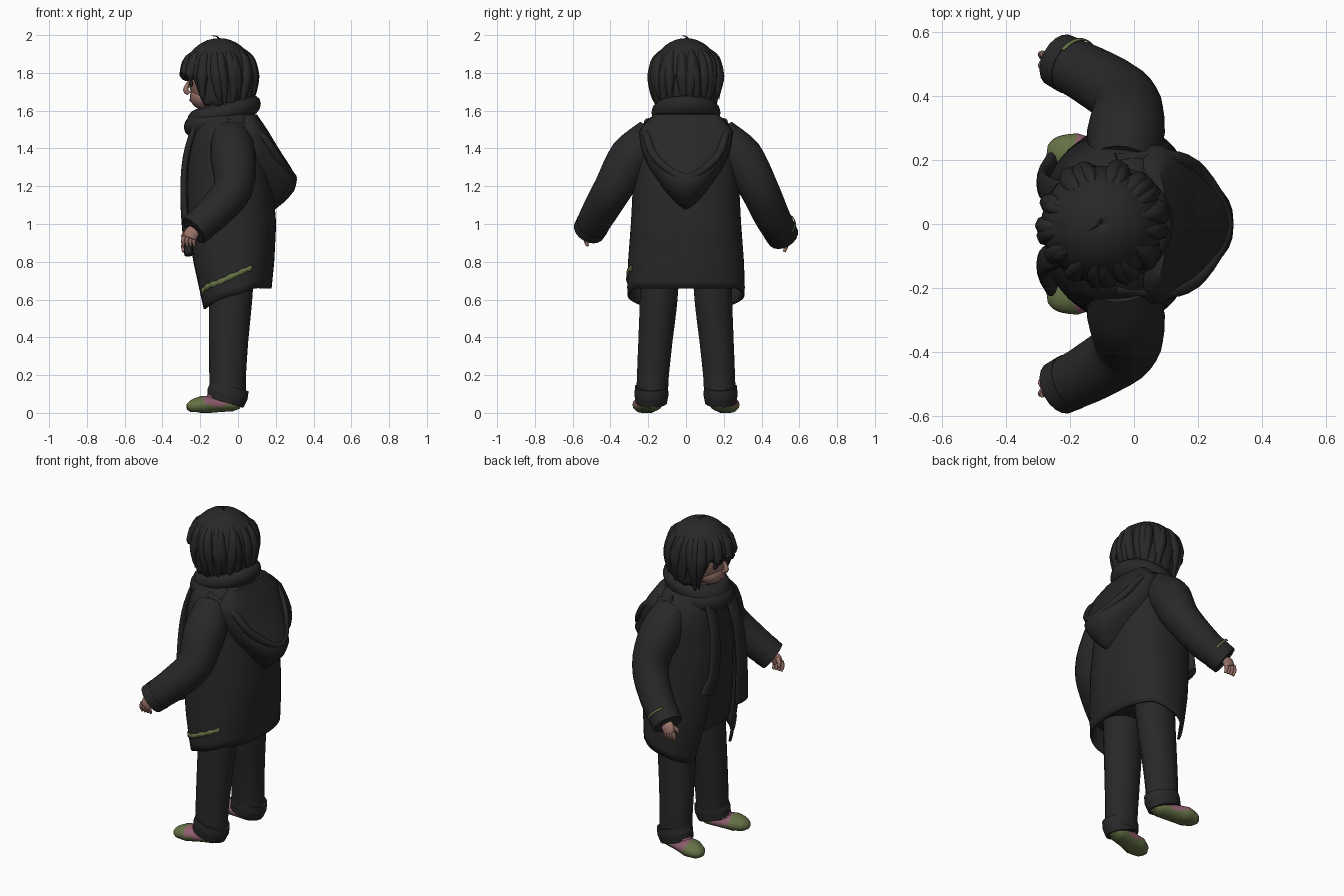
import bpy, bmesh, math, random
from mathutils import Vector as V

if "Cube" in bpy.data.objects:
    bpy.data.objects.remove(bpy.data.objects["Cube"])
random.seed(4)
PI = math.pi

def material(name, r, g, b):
    m = bpy.data.materials.new(name)
    m.diffuse_color = (r, g, b, 1)
    m.use_nodes = True
    m.node_tree.nodes["Principled BSDF"].inputs["Base Color"].default_value = m.diffuse_color
    return m

DARK = material("charcoal cloth", 0.021, 0.021, 0.022)
SKIN = material("skin", 0.32, 0.17, 0.14)
PINK = material("dusty pink", 0.27, 0.11, 0.155)
OLIVE = material("olive", 0.13, 0.165, 0.06)

def surface(name, fn, nu, nv, mat, wrap=True, thick=0, caps=False):
    """Grid of fn(u, v), u around and v along."""
    bm = bmesh.new()
    n = nu if wrap else nu + 1
    rows = [[bm.verts.new(fn(i / nu, j / nv)) for i in range(n)] for j in range(nv + 1)]
    for j in range(nv):
        for i in range(nu):
            k = (i + 1) % n
            bm.faces.new((rows[j][i], rows[j][k], rows[j + 1][k], rows[j + 1][i]))
    if caps:
        bm.faces.new(rows[0])
        bm.faces.new(rows[-1])
    bmesh.ops.remove_doubles(bm, verts=bm.verts, dist=1e-5)
    bmesh.ops.recalc_face_normals(bm, faces=bm.faces)
    me = bpy.data.meshes.new(name)
    bm.to_mesh(me)
    bm.free()
    me.materials.append(mat)
    for p in me.polygons:
        p.use_smooth = True
    me.set_sharp_from_angle(angle=math.radians(50))
    ob = bpy.data.objects.new(name, me)
    bpy.context.collection.objects.link(ob)
    if thick:
        s = ob.modifiers.new("thickness", 'SOLIDIFY')
        s.thickness, s.offset = thick, 0
    return ob

def lerp_table(tab, k):
    """Lookup in rows (key, values...) with rising keys."""
    k = min(max(k, tab[0][0]), tab[-1][0])
    for a, b in zip(tab, tab[1:]):
        if k <= b[0]:
            t = (k - a[0]) / (b[0] - a[0])
            return [x + (y - x) * t for x, y in zip(a[1:], b[1:])]

def tube(name, pts, radii, mat, flat=1, sides=14, steps=4):
    """Tapered tube through pts (Catmull-Rom); flat scales the second axis."""
    P = [V(p) for p in pts]
    P = [2 * P[0] - P[1]] + P + [2 * P[-1] - P[-2]]
    segs = len(pts) - 1
    def centre(s):
        i = min(int(s), segs - 1)
        t = s - i
        a, b, c, d = P[i:i + 4]
        return .5 * (2 * b + (c - a) * t + (2 * a - 5 * b + 4 * c - d) * t * t + (3 * b - a - 3 * c + d) * t ** 3)
    ref = V((1, 0, 0)) if abs((P[-2] - P[1]).normalized().x) < .85 else V((0, 1, 0))
    def fn(u, v):
        s = v * segs
        t = (centre(min(s + .01, segs)) - centre(max(s - .01, 0))).normalized()
        a = (ref - t * ref.dot(t)).normalized()
        b = t.cross(a)
        r = lerp_table([(i, q) for i, q in enumerate(radii)], s)[0]
        return centre(s) + r * (a * math.cos(2 * PI * u) + b * flat * math.sin(2 * PI * u))
    return surface(name, fn, sides, segs * steps, mat, caps=True)

def ball(name, c, r, mat, n=20):
    def fn(u, v):
        s = math.sin(PI * v)
        return (c[0] - r[0] * s * math.cos(2 * PI * u), c[1] + r[1] * s * math.sin(2 * PI * u), c[2] + r[2] * math.cos(PI * v))
    return surface(name, fn, n, n // 2, mat)

def soft(q, p):
    return math.copysign(abs(q) ** p, q)

# Coat: (height, front x, back x, half width); angle 0 looks to the front (-x)
COAT = [(.5, -.19, .16, .295), (.65, -.22, .17, .305), (.8, -.25, .185, .30), (1.0, -.275, .195, .285), (1.2, -.28, .18, .275),
        (1.42, -.25, .14, .265), (1.53, -.22, .11, .23), (1.6, -.17, .07, .12)]

def ring(th, z, k=1):
    f, b, w = lerp_table(COAT, z)
    return ((f + b) / 2 - k * (b - f) / 2 * soft(math.cos(th), .85), k * w * soft(math.sin(th), .85), z)

def coat(u, v):
    gap = .15 + .42 * v
    th = gap + (2 * PI - 2 * gap) * u
    d = min(th, 2 * PI - th)
    hem = .545 + .115 * min(1, max(0, d - .5) / 1.6)
    return ring(th, 1.6 + (hem - 1.6) * v)

surface("coat", coat, 44, 24, DARK, wrap=False, thick=.014)
surface("shirt", lambda u, v: ring(2 * PI * u, 1.58 - .85 * v, .88), 28, 14, DARK, caps=True)

# Olive stripe near the hem on one side
def stripe(u, v):
    z = .635 + .13 * u + .006 * math.sin(u * 9) + (v - .5) * (.028 + .005 * math.sin(u * 40))
    return ring(-(.6 + 1.4 * u), z, 1.035)
surface("coat_stripe", stripe, 30, 1, OLIVE, wrap=False, thick=.006)

# Hood hanging at the back: (height, half width, back x)
HOOD = [(1.08, .03, .20), (1.12, .075, .25), (1.17, .115, .295), (1.23, .155, .315), (1.3, .2, .28),
        (1.4, .24, .215), (1.5, .25, .155), (1.58, .17, .10)]
def hood(u, v):
    z = 1.08 + .5 * v
    w, x = lerp_table(HOOD, z)
    a = 2 * PI * u
    return (.06 + (x - .06) * soft(math.cos(a), .75), w * soft(math.sin(a), .8), z)
surface("hood", hood, 32, 16, DARK, caps=True)
tube("hood_rim", [(-.06, .2, 1.54), (.11, .21, 1.48), (.21, .16, 1.35), (.29, 0, 1.245), (.21, -.16, 1.35),
                  (.11, -.21, 1.48), (-.06, -.2, 1.54)], [.022] * 7, DARK, sides=10)

# Scarf: two tilted wraps and two hanging ends
def wrap(cx, cz, R, W, r, tilt):
    def fn(u, v):
        a, b = 2 * PI * u, 2 * PI * v
        x = (R + r * math.cos(b)) * math.cos(a)
        return (cx + x, (W + r * math.cos(b)) * math.sin(a), cz + tilt * x + r * 1.1 * math.sin(b))
    return fn
surface("scarf_upper_wrap", wrap(-.075, 1.59, .148, .135, .048, .24), 28, 12, DARK)
surface("scarf_lower_wrap", wrap(-.10, 1.535, .135, .14, .052, .12), 28, 12, DARK)
for s, end in ((-1, .835), (1, 1.0)):
    tube("scarf_end", [(-.22, s * .09, 1.54), (-.275, s * .11, 1.35), (-.285, s * .135, 1.12), (-.26, s * .17, end)],
         [.018, .018, .02, .024], DARK, flat=2.4)

# Arms, hands, legs and feet
for s in (-1, 1):
    dz = -.02 if s > 0 else .01
    q = lambda x, y, z: (x, s * y, z)
    tube("sleeve", [q(-.04, .17, 1.46), q(-.025, .29, 1.35), q(-.025, .385, 1.19), q(-.12, .455, 1.06 + dz), q(-.225, .508, .965 + dz)],
         [.11, .122, .104, .095, .085], DARK, sides=18)
    tube("sleeve_cuff", [q(-.195, .493, .99 + dz), q(-.235, .513, .955 + dz)], [.09, .086], DARK, sides=18)
    tube("palm", [q(-.22, .512, .97 + dz), q(-.243, .525, .945 + dz), q(-.256, .53, .915 + dz)], [.03, .04, .035], SKIN, flat=.6)
    for i in range(4):
        o = (i - 1.5) * .019
        tube("finger", [q(-.256 + o, .532, .93 + dz), q(-.262 + o, .53, .9 + dz), q(-.26 + o, .52, .872 + dz)],
             [.011, .011, .007], SKIN, sides=8)
    tube("thumb", [q(-.268, .515, .95 + dz), q(-.288, .5, .93 + dz), q(-.292, .49, .91 + dz)], [.014, .012, .007], SKIN, sides=8)

    tube("trouser_leg", [q(-.03, .135, .85), q(-.04, .145, .6), q(-.05, .162, .38), q(-.055, .175, .2), q(-.055, .18, .07)],
         [.122, .115, .104, .097, .096], DARK, flat=.88, sides=18)
    tube("trouser_cuff", [q(-.045, .183, .14), q(-.055, .183, .1), q(-.068, .184, .055)], [.104, .109, .1], DARK, flat=.84, sides=18)
    tube("ankle", [q(-.06, .185, .14), q(-.125, .195, .05)], [.058, .056], PINK)
    shoe = tube("shoe", [q(.01, .175, .042), q(-.03, .18, .045), q(-.11, .195, .045), q(-.19, .215, .042), q(-.245, .225, .034), q(-.27, .228, .03)],
                [.03, .055, .062, .07, .05, .022], OLIVE, flat=.68, sides=18)
    for v in shoe.data.vertices:
        v.co.z = max(v.co.z, .004 if v.co.x < -.2 else 0)
    shoe.data.materials.append(PINK)
    for p in shoe.data.polygons:
        if p.center.z > .03 + .25 * abs(p.center.x + .11) and -.18 < p.center.x < -.04:
            p.material_index = 1

# Thin olive mark across one sleeve near the cuff
ax = V((-.105, .053, -.095)).normalized()
e1 = V((0, 1, 0)) - ax * ax.y
e1.normalize()
e2 = ax.cross(e1)
def mark(u, v):
    a = -.9 + 1.5 * u
    return V((-.185, .488, .983)) + ax * (.012 * v) + .0935 * (e1 * math.cos(a) + e2 * math.sin(a))
surface("sleeve_mark", mark, 14, 1, OLIVE, wrap=False, thick=.005)

# Head and face
ball("head", (-.1, 0, 1.77), (.163, .15, .18), SKIN, 28)
ball("jaw", (-.175, 0, 1.675), (.08, .095, .072), SKIN)
tube("neck", [(-.07, 0, 1.5), (-.08, 0, 1.68)], [.075, .07], SKIN)
tube("nose", [(-.26, 0, 1.755), (-.276, 0, 1.71), (-.258, 0, 1.69)], [.008, .015, .012], SKIN, sides=10)
ball("mouth", (-.252, 0, 1.655), (.006, .026, .007), PINK, 12)
for s in (-1, 1):
    ball("eye", (-.247, s * .06, 1.745), (.01, .027, .019), DARK, 14)

# Hair: cap with a short fringe and long sides, ridged into locks
def hair(th, v, k=1, drop=0):
    d = abs((th + PI) % (2 * PI) - PI)
    t = min(1, max(0, (d - .65) / .45))
    low = 1.785 - .165 * t * t * (3 - 2 * t) + .015 * abs(math.sin(th * 8)) - drop
    if v < .6:
        r, z = math.sin(v / .6 * PI / 2), 1.79 + k * .188 * math.cos(v / .6 * PI / 2)
    else:
        h = (v - .6) / .4
        r, z = 1 - .12 * h * h * t, 1.79 + (low - 1.79) * h
    r *= k * (1 + .014 * v * math.sin(th * 9 + 2 * math.sin(th * 3)))
    return (-.1 - .183 * r * math.cos(th), .176 * r * math.sin(th), z)
surface("hair_cap", lambda u, v: hair(2 * PI * u, max(v, .0001)), 72, 16, DARK, thick=.012)
for i in range(26):
    th = 2 * PI * i / 26 + random.uniform(-.1, .1)
    tw, drop = random.uniform(-.35, .35), random.uniform(0, .035)
    vs = [random.uniform(.06, .3), .42, .62, .84, 1]
    k = random.uniform(.955, .985)
    pts = [hair(th + tw * w, w, k + .03 * w, drop if w == 1 else 0) for w in vs]
    tube("hair_lock", pts, [.006, .026, .032, .022, .002], DARK, sides=8)
# Loose wisps
for i in range(12):
    th = 2 * PI * (i + .5) / 12
    pts = [hair(th, .45, 1.02), hair(th + .1, .7, 1.06), hair(th + .2, .92, 1.1)]
    tube("hair_wisp", pts, [.004, .004, .001], DARK, sides=5)
tube("crown_wisp", [(-.1, .02, 1.97), (-.11, 0, 1.992), (-.14, -.02, 1.996)], [.006, .004, .001], DARK, sides=5)
